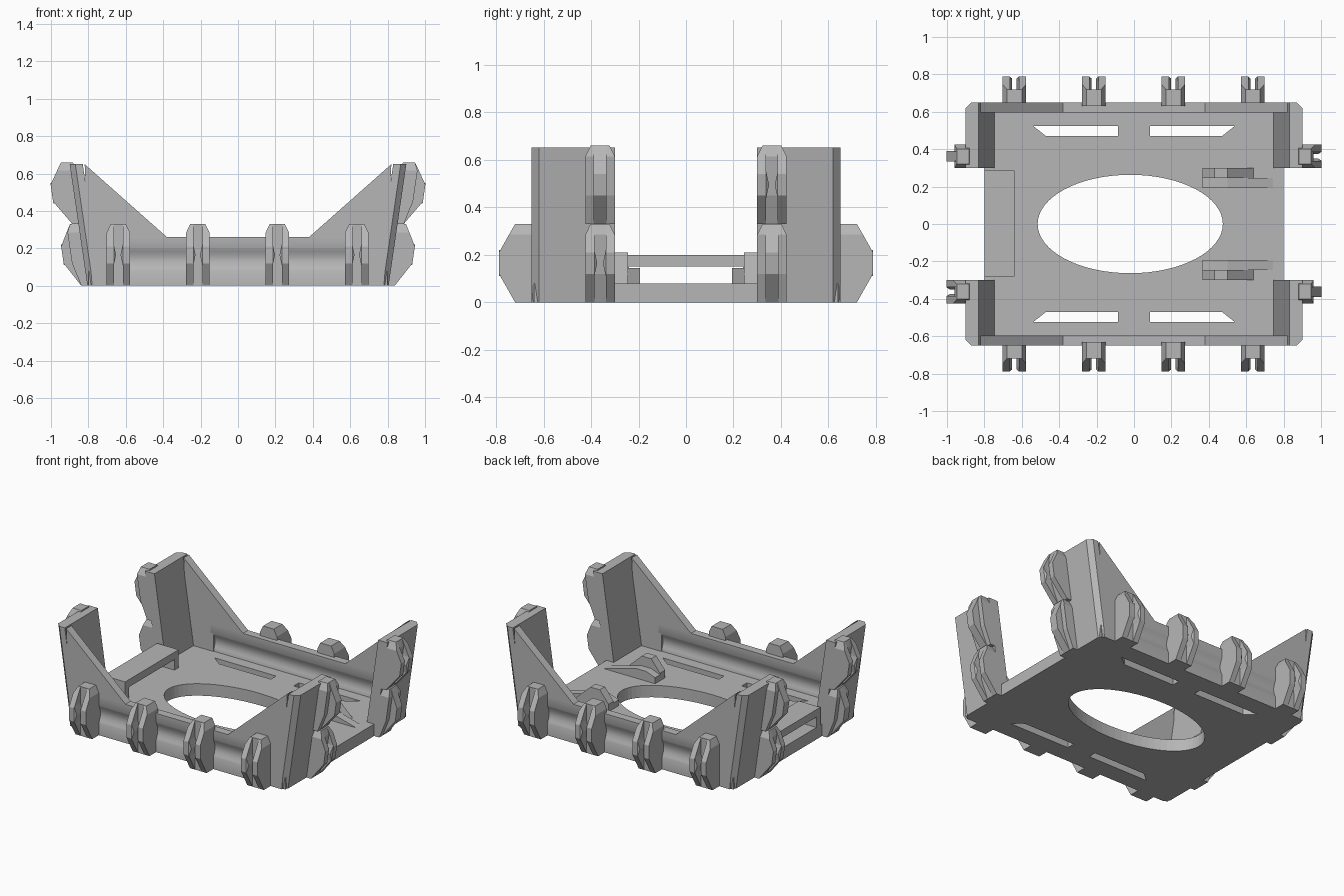
import bpy, bmesh, math
from itertools import product

cube = bpy.data.objects.get("Cube")
if cube:
    bpy.data.objects.remove(cube, do_unlink=True)

GREY = (0.47, 0.47, 0.47, 1)
grey = bpy.data.materials.new("plain grey")
grey.use_nodes = True
grey.diffuse_color = GREY
grey.node_tree.nodes["Principled BSDF"].inputs["Base Color"].default_value = GREY


def finish(name, bm):
    bmesh.ops.recalc_face_normals(bm, faces=bm.faces)
    mesh = bpy.data.meshes.new(name)
    bm.to_mesh(mesh)
    bm.free()
    mesh.materials.append(grey)
    ob = bpy.data.objects.new(name, mesh)
    bpy.context.collection.objects.link(ob)
    return ob


def hulls(name, *groups):
    """One object made of convex solids, each given by its corner points."""
    bm = bmesh.new()
    for pts in groups:
        part = bmesh.new()
        for p in pts:
            part.verts.new(p)
        out = bmesh.ops.convex_hull(part, input=part.verts)
        loose = {v for v in out["geom_interior"] if isinstance(v, bmesh.types.BMVert)}
        bmesh.ops.delete(part, geom=list(loose), context='VERTS')
        bmesh.ops.dissolve_limit(part, angle_limit=0.01, verts=part.verts, edges=part.edges)
        tmp = bpy.data.meshes.new("tmp")
        part.to_mesh(tmp)
        part.free()
        bm.from_mesh(tmp)
        bpy.data.meshes.remove(tmp)
    return finish(name, bm)


def box(x0, x1, y0, y1, z0, z1):
    return list(product((x0, x1), (y0, y1), (z0, z1)))


def slab_xz(profile, y0, y1):
    return [(x, y, z) for x, z in profile for y in (y0, y1)]


def prism(name, pts, move):
    """Extrude a closed, possibly concave outline along a vector."""
    bm = bmesh.new()
    face = bm.faces.new([bm.verts.new(p) for p in pts])
    out = bmesh.ops.extrude_face_region(bm, geom=[face], use_keep_orig=True)
    verts = [v for v in out["geom"] if isinstance(v, bmesh.types.BMVert)]
    bmesh.ops.translate(bm, verts=verts, vec=move)
    return finish(name, bm)


def cut(target, cutter):
    mod = target.modifiers.new("cut", 'BOOLEAN')
    mod.operation = 'DIFFERENCE'
    mod.solver = 'EXACT'
    mod.object = cutter
    bpy.context.view_layer.objects.active = target
    bpy.ops.object.modifier_apply(modifier=mod.name)
    bpy.data.objects.remove(cutter, do_unlink=True)


# Floor plate with oval opening and four slanted slots
FLOOR = 0.08
floor = hulls("floor_plate", box(-0.8, 0.8, -0.64, 0.64, 0, FLOOR))
ring = [2 * math.pi * i / 64 for i in range(64)]
cut(floor, prism("oval_cutter", [(-0.02 + 0.495 * math.cos(a), 0.263 * math.sin(a), -0.1)
                                 for a in ring], (0, 0, 0.4)))
for sx, sy in product((-1, 1), (-1, 1)):
    slot = [(0.085, 0.47), (0.47, 0.47), (0.54, 0.525), (0.085, 0.525)]
    cut(floor, prism("slot_cutter", [(sx * x, sy * y, -0.1) for x, y in slot], (0, 0, 0.4)))


# Long walls: grooved middle, plain ends and rising gussets
def groove(y, sign):
    return [(y + sign * 0.018 * math.sin(math.pi * i / 10), 0.08 + 0.012 * i) for i in range(11)]


for s, side in ((-1, "front"), (1, "back")):
    outer = [(0.65, 0)] + groove(0.65, -1) + [(0.65, 0.26)]
    inner = [(0.595, 0)] + groove(0.595, 1)[1:] + [(0.595, 0.26)]
    wall = prism(side + "_grooved_wall", [(-0.62, s * y, z) for y, z in outer + inner[::-1]],
                 (1.24, 0, 0))
    bpy.ops.object.select_all(action='DESELECT')
    wall.select_set(True)
    bpy.context.view_layer.objects.active = wall
    bpy.ops.object.shade_smooth_by_angle(angle=math.radians(25))
    gusset = [(0.38, 0.26), (0.6, 0.26), (0.8, 0.26), (0.82, 0.65)]
    for sx in (-1, 1):
        hulls(side + "_gusset",
              slab_xz([(sx * x, z) for x, z in [(0.6, 0), (0.78, 0), (0.8, 0.26), (0.6, 0.26)]],
                      s * 0.595, s * 0.65),
              slab_xz([(sx * x, z) for x, z in gusset], s * 0.595, s * 0.65))

# Leaning corner plates with a chamfered outer edge
LEAN = 0.146
for sx, sy in product((-1, 1), (-1, 1)):
    foot = [(0.735, 0.3), (0.805, 0.3), (0.805, 0.62), (0.775, 0.65), (0.735, 0.65)]
    hulls("corner_plate", [(sx * (x + LEAN * z), sy * y, z) for x, y in foot for z in (0, 0.652)])


# Hinge knuckles: a backing block with either a fork or a tongue
HALF, GAP, TIP = 0.062, 0.024, 0.04


def knuckle(name, place, low, mid, high, cap, style):
    def solid(lo, hi, lo_tip, hi_tip, limit):
        pts = []
        shoulder = mid + (high - mid) * 0.62
        for t, d in ((0, low), (0.12, mid), (0.21, mid), (0.285, shoulder), (0.33, high)):
            a, b = (lo_tip, hi_tip) if t > 0.3 else (lo, hi)
            pts += [place(w, e, t) for w in (a, b) for e in (-0.02, min(d, limit))]
        return pts

    parts = [solid(-HALF, HALF, -TIP, TIP, cap)]
    if style == "fork":
        parts.append(solid(-HALF, -GAP, -TIP, -GAP, 1))
        parts.append(solid(GAP, HALF, GAP, TIP, 1))
        # Locating studs facing into the gap
        for s in (-1, 1):
            base = [place(s * GAP, d, t) for d in (cap, mid) for t in (0.11, 0.22)]
            parts.append(base + [place(s * 0.012, d, 0.165) for d in (cap, mid - 0.01)])
    else:
        parts.append(solid(-GAP - 0.004, GAP + 0.004, -GAP, GAP, 1))
    hulls(name, *parts)


for s, side in ((-1, "front"), (1, "back")):
    for i in range(4):
        cx = -0.64 + 0.425 * i
        knuckle(side + "_hinge", lambda w, d, t: (cx + w, s * (0.65 + d), t),
                0.07, 0.138, 0.07, 0.07, "fork")

# Stacked side knuckles, alternating fork and tongue
for sx, sy, level in product((-1, 1), (-1, 1), (0, 1)):
    def place(w, d, t):
        z = t + 0.33 * level
        return (sx * (0.805 + LEAN * z + d), sy * 0.362 + w, z)
    fork = (sx == sy) == bool(level)
    knuckle("side_hinge", place, 0.033, 0.11 + 0.008 * level, 0.045, 0.065,
            "fork" if fork else "tongue")

# Bridge bench at one end
hulls("bench", box(-0.8, -0.64, -0.282, 0.285, 0.15, 0.2),
      box(-0.8, -0.64, -0.282, -0.24, FLOOR - 0.01, 0.16),
      box(-0.8, -0.64, 0.24, 0.285, FLOOR - 0.01, 0.16))

# Pair of ramped brackets at the other end
for s in (-1, 1):
    tall = [(0.365, 0.07), (0.365, 0.13), (0.43, 0.21), (0.5, 0.21), (0.65, 0.07)]
    ramp = [(0.365, 0.07), (0.365, 0.12), (0.43, 0.145), (0.5, 0.145), (0.78, 0.07)]
    hulls("ramp_bracket", slab_xz(tall, s * 0.245, s * 0.3), slab_xz(ramp, s * 0.193, s * 0.246))
